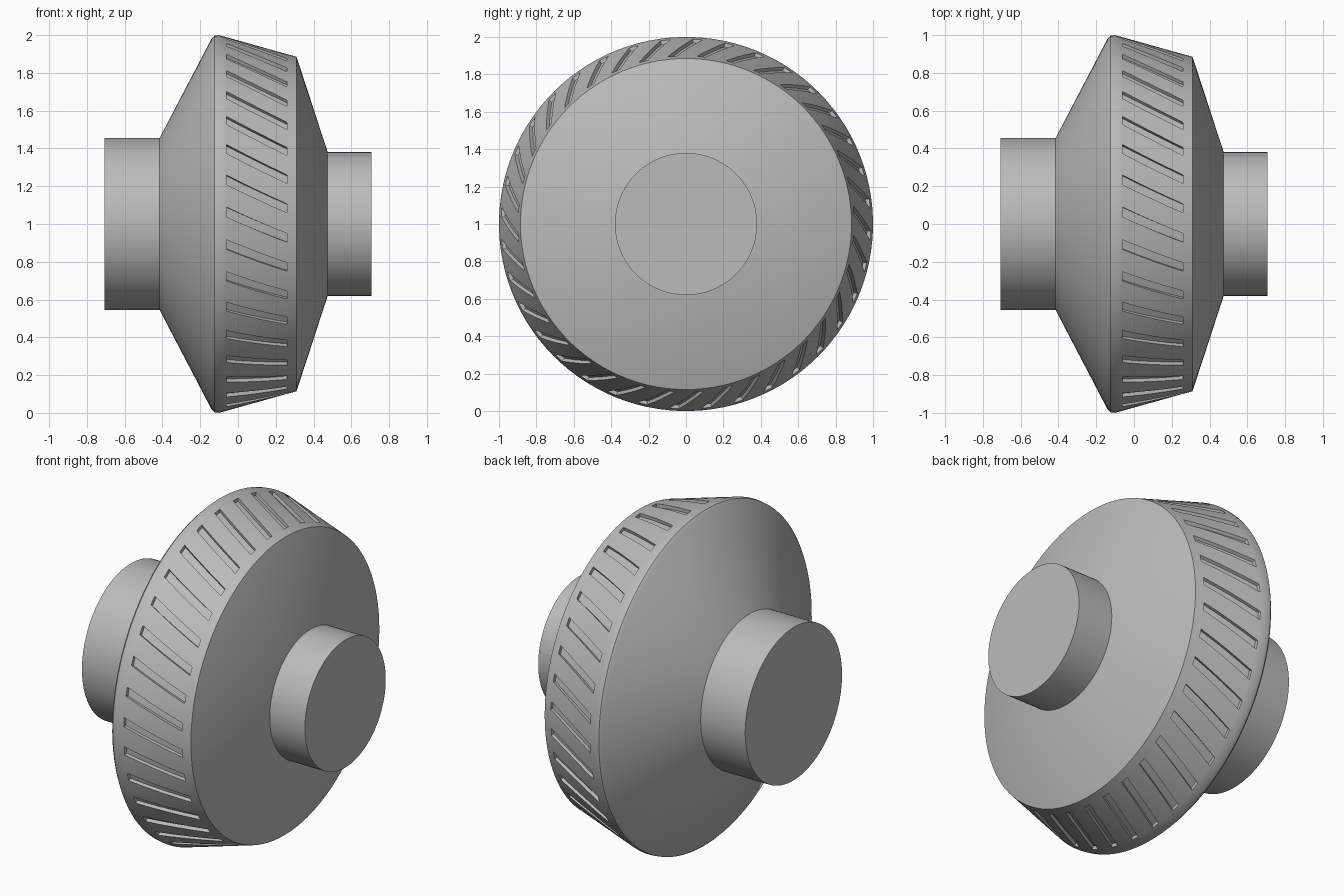
import bpy
import bmesh
from math import sin, cos, pi, radians

if "Cube" in bpy.data.objects:
    bpy.data.objects.remove(bpy.data.objects["Cube"], do_unlink=True)

SLOTS = 36
PITCH = 2 * pi / SLOTS
SLOT_WIDTH = 0.052
SLOT_DEPTH = 0.02
SLOT_START, SLOT_END = -0.06, 0.26
TWIST = 0.146
PHASE = 0.038

grey = bpy.data.materials.new("plain_grey")
grey.use_nodes = True
colour = (0.5, 0.5, 0.5, 1)
grey.diffuse_color = colour
grey.node_tree.nodes["Principled BSDF"].inputs["Base Color"].default_value = colour


def rim_radius(x):
    return 1.0 - 0.28 * (x + 0.10)


def twist_at(x):
    t = (x - SLOT_START) / (SLOT_END - SLOT_START)
    return -TWIST * min(1, max(0, t))


def column_angles():
    # each slot is one narrow column followed by two land columns
    land = (PITCH - SLOT_WIDTH) / 2
    for i in range(SLOTS):
        for offset in (0, SLOT_WIDTH, SLOT_WIDTH + land):
            yield PHASE + i * PITCH + offset


def lathe(name, profile, slotted=False):
    """Revolve (x, radius) points about the wheel axis; optionally sink slots."""
    bm = bmesh.new()
    rings = [[bm.verts.new((x, -r * cos(a + twist_at(x)), r * sin(a + twist_at(x))))
              for a in column_angles()] for x, r in profile]
    n = len(rings[0])
    slot_faces = []
    for k in range(len(rings) - 1):
        middle = (profile[k][0] + profile[k + 1][0]) / 2
        for i in range(n):
            j = (i + 1) % n
            face = bm.faces.new((rings[k][i], rings[k][j], rings[k + 1][j], rings[k + 1][i]))
            if slotted and i % 3 == 0 and SLOT_START < middle < SLOT_END:
                slot_faces.append(face)
    bm.faces.new(rings[0])
    bm.faces.new(rings[-1])
    if slot_faces:
        sunk = bmesh.ops.extrude_face_region(bm, geom=slot_faces)["geom"]
        for v in (g for g in sunk if isinstance(g, bmesh.types.BMVert)):
            r = v.co.yz.length
            v.co.y *= 1 - SLOT_DEPTH / r
            v.co.z *= 1 - SLOT_DEPTH / r
        bmesh.ops.delete(bm, geom=[f for f in slot_faces if f.is_valid], context="FACES")
    bmesh.ops.recalc_face_normals(bm, faces=bm.faces)
    mesh = bpy.data.meshes.new(name)
    bm.to_mesh(mesh)
    bm.free()
    mesh.materials.append(grey)
    obj = bpy.data.objects.new(name, mesh)
    obj.location.z = 1
    bpy.context.collection.objects.link(obj)
    bpy.ops.object.select_all(action="DESELECT")
    obj.select_set(True)
    bpy.context.view_layer.objects.active = obj
    bpy.ops.object.shade_smooth_by_angle(angle=radians(25))
    return obj


# Wheel body: steep cone, rounded lip, slotted tapered rim, shallow cone
rim = [(x, rim_radius(x)) for x in (-0.10, SLOT_START, 0.02, 0.10, 0.18, SLOT_END, 0.31)]
lathe("slotted_wheel",
      [(-0.415, 0.455), (-0.14, 0.982), (-0.125, 0.997)] + rim + [(0.475, 0.38)],
      slotted=True)

# Hubs on both sides
lathe("large_hub", [(-0.708, 0.455), (-0.415, 0.455)])
lathe("small_hub", [(0.475, 0.38), (0.706, 0.38)])
